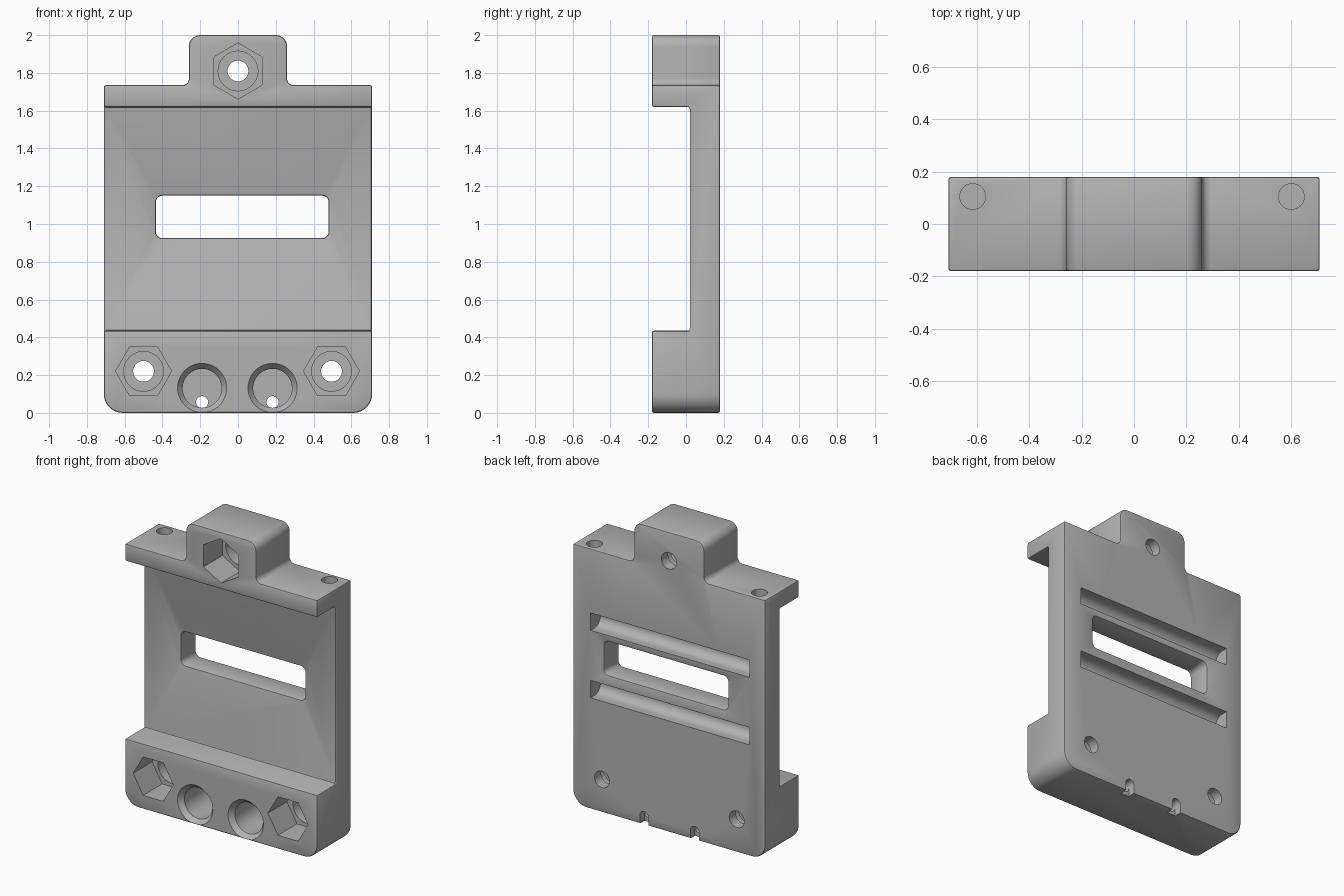
import bpy, bmesh, math
from mathutils import Matrix, Vector

if "Cube" in bpy.data.objects:
    bpy.data.objects.remove(bpy.data.objects["Cube"])

FRONT, BACK, CHEEK = -0.18, 0.18, 0.02   # depth planes
ALONG = {"x": Matrix.Rotation(math.pi / 2, 4, "Y"),
         "y": Matrix.Rotation(-math.pi / 2, 4, "X"),
         "z": Matrix.Identity(4)}

grey = bpy.data.materials.new("plain grey")
grey.use_nodes = True
grey.diffuse_color = (0.45, 0.45, 0.45, 1)
grey.node_tree.nodes["Principled BSDF"].inputs["Base Color"].default_value = grey.diffuse_color


def make(name, bm):
    bmesh.ops.recalc_face_normals(bm, faces=bm.faces)
    mesh = bpy.data.meshes.new(name)
    bm.to_mesh(mesh)
    bm.free()
    mesh.materials.append(grey)
    ob = bpy.data.objects.new(name, mesh)
    bpy.context.collection.objects.link(ob)
    return ob


def rounded(corners, steps=8):
    """Round each (x, z, radius) corner of a closed outline."""
    out = []
    for i, (x, z, r) in enumerate(corners):
        p = Vector((x, z))
        a = (Vector(corners[i - 1][:2]) - p).normalized()
        b = (Vector(corners[(i + 1) % len(corners)][:2]) - p).normalized()
        if r == 0:
            out.append(p)
            continue
        centre = p + (a + b) * r
        for k in range(steps + 1):
            t = k / steps * math.pi / 2
            out.append(centre - b * r * math.cos(t) - a * r * math.sin(t))
    return out


def extrude(name, corners, y0, y1):
    bm = bmesh.new()
    face = bm.faces.new([bm.verts.new((p.x, y0, p.y)) for p in rounded(corners)])
    side = bmesh.ops.extrude_face_region(bm, geom=[face])["geom"]
    bmesh.ops.translate(bm, vec=(0, y1 - y0, 0),
                        verts=[g for g in side if isinstance(g, bmesh.types.BMVert)])
    return make(name, bm)


def rect(x0, x1, z0, z1, r=0):
    return [(x0, z0, r), (x1, z0, r), (x1, z1, r), (x0, z1, r)]


def rod(name, axis, start, length, r, r2=None, sides=48, spin=0):
    """Cylinder or cone running from start along +axis."""
    bm = bmesh.new()
    bmesh.ops.create_cone(bm, cap_ends=True, segments=sides, radius1=r,
                          radius2=r if r2 is None else r2, depth=length)
    place = (Matrix.Translation(start) @ ALONG[axis]
             @ Matrix.Translation((0, 0, length / 2)) @ Matrix.Rotation(spin, 4, "Z"))
    bmesh.ops.transform(bm, matrix=place, verts=bm.verts)
    return make(name, bm)


def apply(ob, mod):
    bpy.context.view_layer.objects.active = ob
    bpy.ops.object.modifier_apply(modifier=mod.name)


def cut(ob, cutter):
    mod = ob.modifiers.new("cut", "BOOLEAN")
    mod.operation, mod.solver, mod.object = "DIFFERENCE", "EXACT", cutter
    apply(ob, mod)
    bpy.data.objects.remove(cutter)


# Bracket outline with top tab
half = [(0.71, 0, 0.1), (0.71, 1.735, 0), (0.26, 1.735, 0.035), (0.26, 2, 0.06)]
body = extrude("bracket", half + [(-x, z, r) for x, z, r in reversed(half)], FRONT, BACK)

# Recessed front and window, then softened edges
cut(body, extrude("recess_cutter", rect(-1, 1, 0.435, 1.62), -0.5, CHEEK))
cut(body, extrude("window_cutter", rect(-0.435, 0.48, 0.925, 1.15, 0.035), -0.5, 0.5))
soft = body.modifiers.new("soft edges", "BEVEL")
soft.width, soft.segments, soft.limit_method = 0.01, 2, "ANGLE"
soft.angle_limit = math.radians(40)
soft.use_clamp_overlap = False
apply(body, soft)

# Hexagonal nut pockets with stepped screw holes
for x, z, spin in ((0, 1.81, 0), (-0.5, 0.22, math.pi / 6), (0.495, 0.22, math.pi / 6)):
    cut(body, rod("hex_cutter", "y", (x, -0.3, z), 0.32, 0.148, sides=6, spin=spin))
    cut(body, rod("step_cutter", "y", (x, -0.1, z), 0.21, 0.105))
    cut(body, rod("hole_cutter", "y", (x, 0, z), 0.4, 0.055))

# Round sockets with chamfered mouths, wire holes and rear notches
for x in (-0.19, 0.183):
    cut(body, rod("mouth_cutter", "y", (x, FRONT - 0.001, 0.132), 0.035, 0.131, 0.103))
    cut(body, rod("socket_cutter", "y", (x, FRONT + 0.02, 0.13), 0.25, 0.103))
    cut(body, rod("wire_cutter", "y", (x, 0, 0.057), 0.4, 0.032, sides=24))
    cut(body, extrude("notch_cutter", rect(x - 0.032, x + 0.032, -0.1, 0.057), 0.13, 0.3))

# Blind holes in the top shoulders
for x in (-0.617, 0.602):
    cut(body, rod("pin_cutter", "z", (x, 0.105, 1.45), 0.5, 0.049))

# Round-bottomed strap grooves on the back
for z in (1.25, 0.80):
    cut(body, extrude("groove_cutter", rect(-0.593, 0.578, z - 0.058, z + 0.058), 0.135, 0.3))
    cut(body, rod("groove_round_cutter", "x", (-0.593, 0.135, z), 1.171, 0.058, sides=32))

bpy.ops.object.select_all(action="DESELECT")
body.select_set(True)
bpy.context.view_layer.objects.active = body
bpy.ops.object.shade_smooth_by_angle(angle=math.radians(35))
